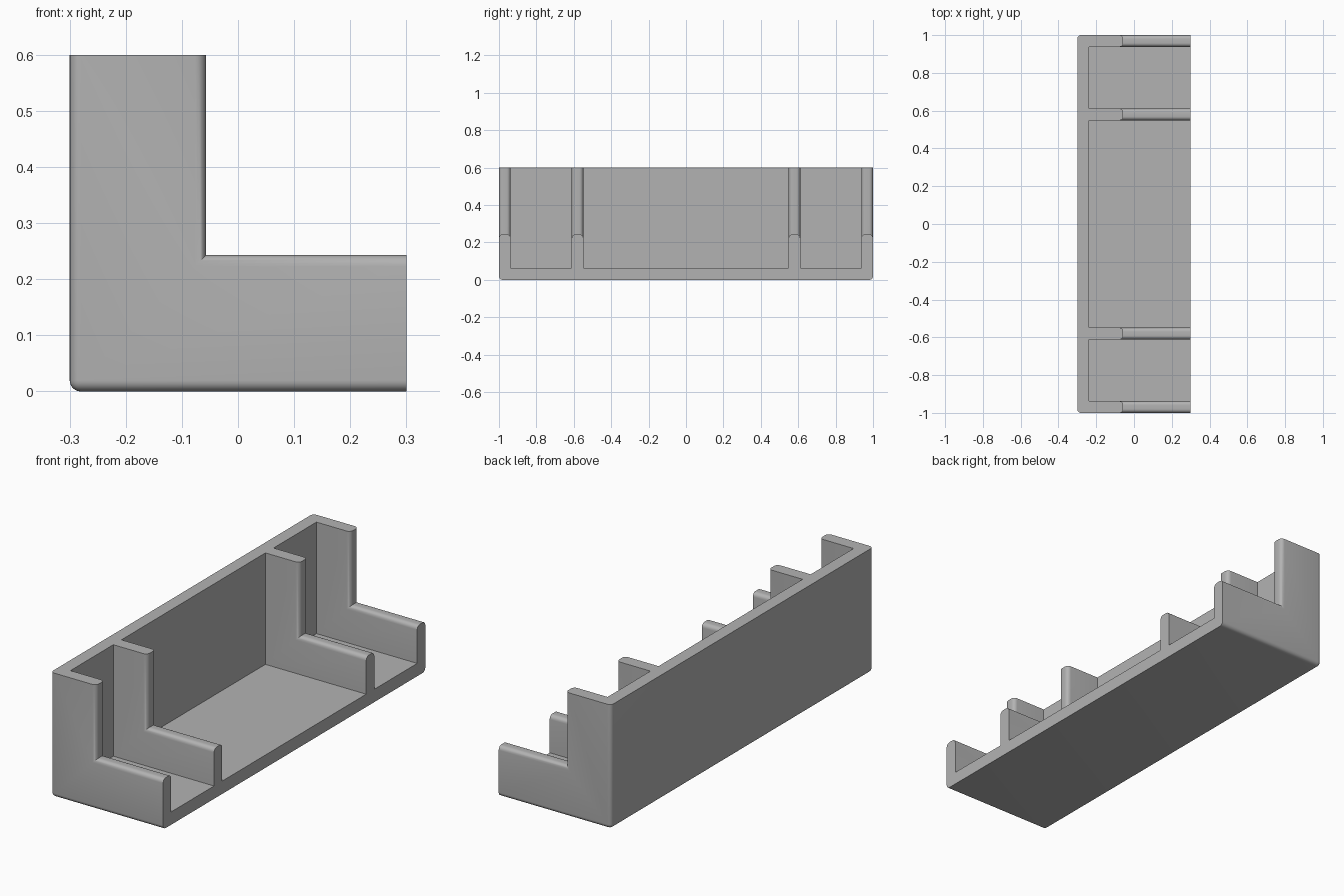
import bpy, bmesh

cube = bpy.data.objects.get("Cube")
if cube:
    bpy.data.objects.remove(cube, do_unlink=True)

HALF_X, HALF_Y, HEIGHT = 0.3, 1.0, 0.6
WALL = 0.062                    # thickness of back wall, floor and ribs
STEP_X, STEP_Z = -0.057, 0.243  # inner corner of the L-shaped ribs
RIB_IN, RIB_OUT = 0.549, 0.611  # sides of the middle ribs
RADIUS = 0.02


def make_object(name, bm):
    bmesh.ops.recalc_face_normals(bm, faces=bm.faces)
    mesh = bpy.data.meshes.new(name)
    bm.to_mesh(mesh)
    bm.free()
    obj = bpy.data.objects.new(name, mesh)
    bpy.context.collection.objects.link(obj)
    return obj


def extrude_profile(bm, profile, y0, y1):
    """Sweep an (x, z) outline along y."""
    face = bm.faces.new([bm.verts.new((x, y0, z)) for x, z in profile])
    geom = bmesh.ops.extrude_face_region(bm, geom=[face])["geom"]
    verts = [g for g in geom if isinstance(g, bmesh.types.BMVert)]
    bmesh.ops.translate(bm, verts=verts, vec=(0, y1 - y0, 0))


# Solid L-shaped block
bm = bmesh.new()
extrude_profile(bm, [(-HALF_X, 0), (HALF_X, 0), (HALF_X, STEP_Z), (STEP_X, STEP_Z),
                     (STEP_X, HEIGHT), (-HALF_X, HEIGHT)], -HALF_Y, HALF_Y)
tray = make_object("divided_tray", bm)

# Three bays, open to the top and the side
bm = bmesh.new()
inner, end = -HALF_X + WALL, HALF_Y - WALL
bay = [(inner, WALL), (1, WALL), (1, 1), (inner, 1)]
for y0, y1 in ((-end, -RIB_OUT), (-RIB_IN, RIB_IN), (RIB_OUT, end)):
    extrude_profile(bm, bay, y0, y1)
cutter = make_object("bay_cutter", bm)
cutter.hide_render = True

bpy.context.view_layer.objects.active = tray
tray.select_set(True)
cut = tray.modifiers.new("bays", 'BOOLEAN')
cut.operation, cut.solver, cut.object = 'DIFFERENCE', 'EXACT', cutter
bpy.ops.object.modifier_apply(modifier=cut.name)
bpy.data.objects.remove(cutter, do_unlink=True)


# Round the rib edges and the outer edges of the back and the base
def is_rounded(edge):
    a, b = (v.co for v in edge.verts)

    def on(axis, value):
        return abs(a[axis] - value) < 1e-4 and abs(b[axis] - value) < 1e-4

    along = max(range(3), key=lambda i: abs(a[i] - b[i]))
    at_end = on(1, HALF_Y) or on(1, -HALF_Y)
    if along == 2:
        return on(0, STEP_X) or (on(0, -HALF_X) and at_end)
    if along == 0:
        return on(2, STEP_Z) or (on(2, 0) and at_end)
    return on(0, -HALF_X) and on(2, 0)


bm = bmesh.new()
bm.from_mesh(tray.data)
bmesh.ops.remove_doubles(bm, verts=bm.verts, dist=1e-5)
bmesh.ops.dissolve_limit(bm, angle_limit=0.01, verts=bm.verts, edges=bm.edges)
bmesh.ops.bevel(bm, geom=[e for e in bm.edges if is_rounded(e)], offset=RADIUS,
                offset_type='OFFSET', segments=6, profile=0.5, affect='EDGES',
                clamp_overlap=True)
bm.to_mesh(tray.data)
bm.free()

# Plain grey finish
grey = bpy.data.materials.new("light_grey")
grey.use_nodes = True
colour = (0.45, 0.45, 0.45, 1)
grey.diffuse_color = colour
grey.node_tree.nodes["Principled BSDF"].inputs["Base Color"].default_value = colour
tray.data.materials.clear()
tray.data.materials.append(grey)
bpy.ops.object.shade_smooth_by_angle(angle=0.6)
